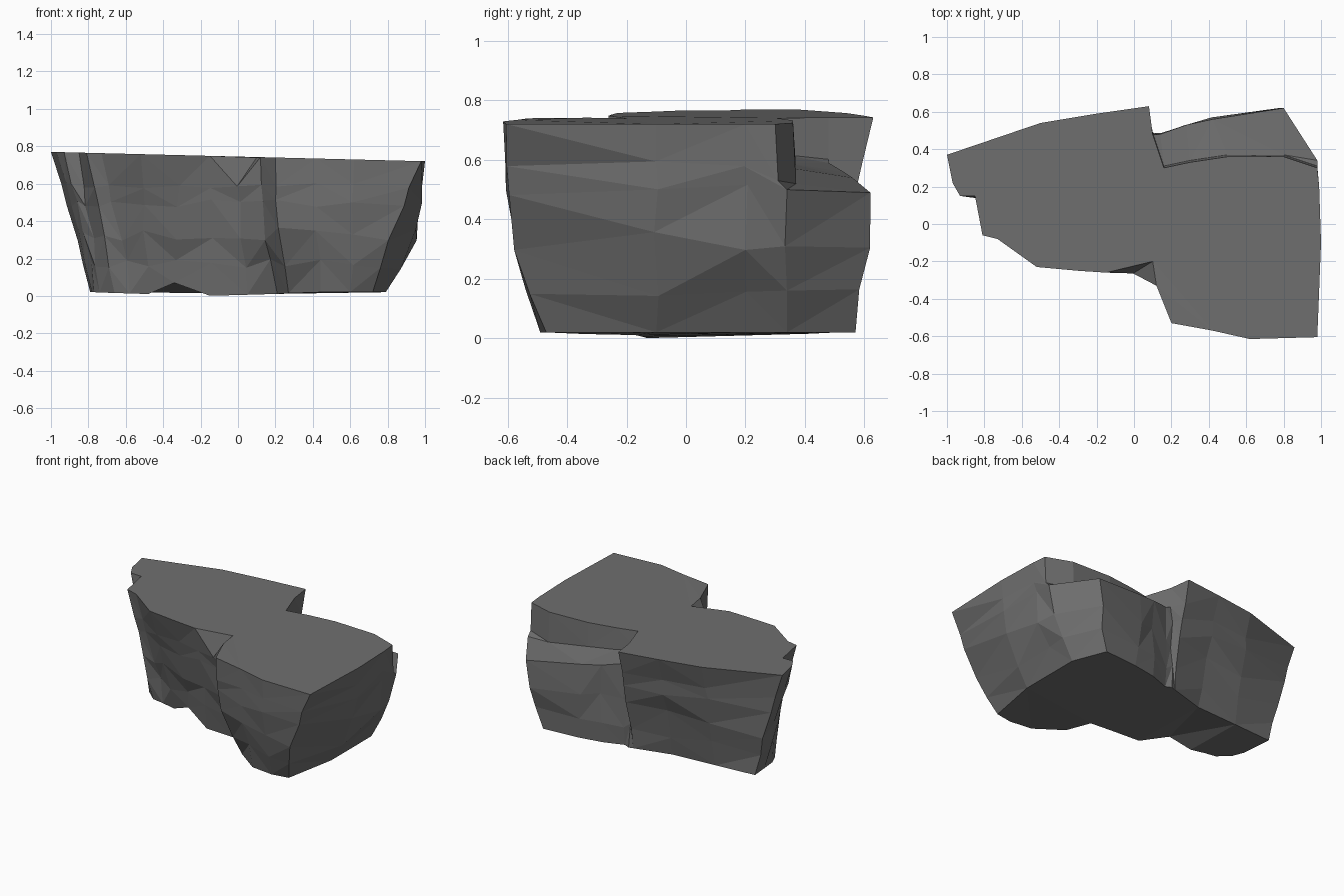
import bpy, bmesh, random
from math import hypot
from mathutils import Vector

cube = bpy.data.objects.get("Cube")
if cube:
    bpy.data.objects.remove(cube, do_unlink=True)
random.seed(4)

# Outline columns, counter-clockwise: upper x, y and foot x, y
left_lobe = [(-1, .37, -.79, .37), (-.97, .22, -.78, .25), (-.93, .15, -.77, .15),
             (-.85, .15, -.74, .08), (-.81, -.06, -.66, .01), (-.73, -.08, -.58, 0)]
front_face = [(-.52, -.23, -.48, -.02), (-.3, -.25, -.34, -.06), (-.15, -.26, -.15, -.13),
              (-.02, -.31, .05, -.15), (.12, -.33, .21, -.17), (.2, -.53, .27, -.34)]
right_lobe = [(.42, -.57, .44, -.47), (.62, -.615, .6, -.49), (.98, -.605, .72, -.47),
              (1, -.1, .79, -.1), (.99, .2, .79, .2)]
ledge_wall = [(.98, .3, .79, .34), (.8, .36, .7, .57), (.5, .36, .45, .55),
              (.3, .33, .28, .52), (.16, .3, .14, .47)]
back_lobe = [(.1, .48, .1, .49), (.08, .63, .07, .48), (-.2, .59, -.18, .41), (-.5, .54, -.5, .39)]
columns = left_lobe + front_face + right_lobe + ledge_wall + back_lobe
ledge_start = len(left_lobe + front_face + right_lobe)
arch = columns.index(front_face[1])
chip = columns.index(front_face[3])
corner = columns.index(right_lobe[2])
# Outer rim of the low back ledge: x, y, z
ledge_rim = [(.98, .34, .5), (.8, .62, .49), (.42, .56, .54), (.28, .53, .56), (.14, .48, .59)]


def rim_of(i):
    k = i - ledge_start
    return ledge_rim[k] if 0 <= k < len(ledge_rim) else None


def side_point(i, z, swell, taper, rough):
    """Point on the side of column i; the right lobe swells, the left tapers."""
    tx, ty, fx, fy = columns[i]
    rim = rim_of(i)
    if rim:
        tx, ty = rim[:2]
    t = swell if tx > .11 else taper
    # The front corner leans in sideways while its front stays full
    tx_blend = taper if i == corner else t
    p = Vector((tx + (fx - tx) * tx_blend, ty + (fy - ty) * t, z))
    jitter = Vector([random.uniform(-rough, rough) for _ in range(3)])
    jitter.z *= 2.5
    p += jitter
    p.x = max(-.99, min(p.x, .985))
    return p


def foot_ring():
    # Slightly domed underside with a small arch at the front
    ring = [Vector((x, y, min(.02, .03 * hypot(x + .15, y + .1)))) for _, _, x, y in columns]
    ring[arch].z = .07
    return ring


def rim_ring():
    return [Vector(rim_of(i)) if rim_of(i) else side_point(i, .5, .06, .38, .01)
            for i in range(len(columns))]


def shelf_ring():
    # Inner corner where the ledge meets the upper wall
    ring = []
    for i, c in enumerate(columns):
        if rim_of(i):
            ring.append(Vector((c[0], c[1] + .01, rim_of(i)[2] + .03)))
        else:
            ring.append(side_point(i, .59, .02, .26, .006))
    return ring


def top_ring():
    ring = [Vector((c[0], c[1], .745 - .025 * c[0])) for c in columns]
    # Broken-off corner beside the right lobe
    ring[chip] = Vector((.1, -.2, .74))
    return ring


count = range(len(columns))
rings = [foot_ring(),
         [side_point(i, .17, .6, .85, .012) for i in count],
         [side_point(i, .33, .22, .65, .014) for i in count],
         rim_ring(), shelf_ring(), top_ring()]

# Skin the rings and close both ends
bm = bmesh.new()
verts = [[bm.verts.new(p) for p in ring] for ring in rings]
for low, high in zip(verts, verts[1:]):
    for i in count:
        j = (i + 1) % len(columns)
        if i % 2:
            bm.faces.new((low[i], low[j], high[j]))
            bm.faces.new((low[i], high[j], high[i]))
        else:
            bm.faces.new((low[i], low[j], high[i]))
            bm.faces.new((low[j], high[j], high[i]))
bm.faces.new(verts[-1])
bm.faces.new(verts[0][::-1])
bmesh.ops.triangulate(bm, faces=[f for f in bm.faces if len(f.verts) > 4])
bmesh.ops.recalc_face_normals(bm, faces=bm.faces)

mesh = bpy.data.meshes.new("rock_ledge")
bm.to_mesh(mesh)
bm.free()
rock = bpy.data.objects.new("rock_ledge", mesh)
bpy.context.collection.objects.link(rock)

# Single stone colour
stone = bpy.data.materials.new("stone_grey")
stone.use_nodes = True
grey = (.16, .16, .16, 1)
stone.diffuse_color = grey
stone.node_tree.nodes["Principled BSDF"].inputs["Base Color"].default_value = grey
mesh.materials.append(stone)
